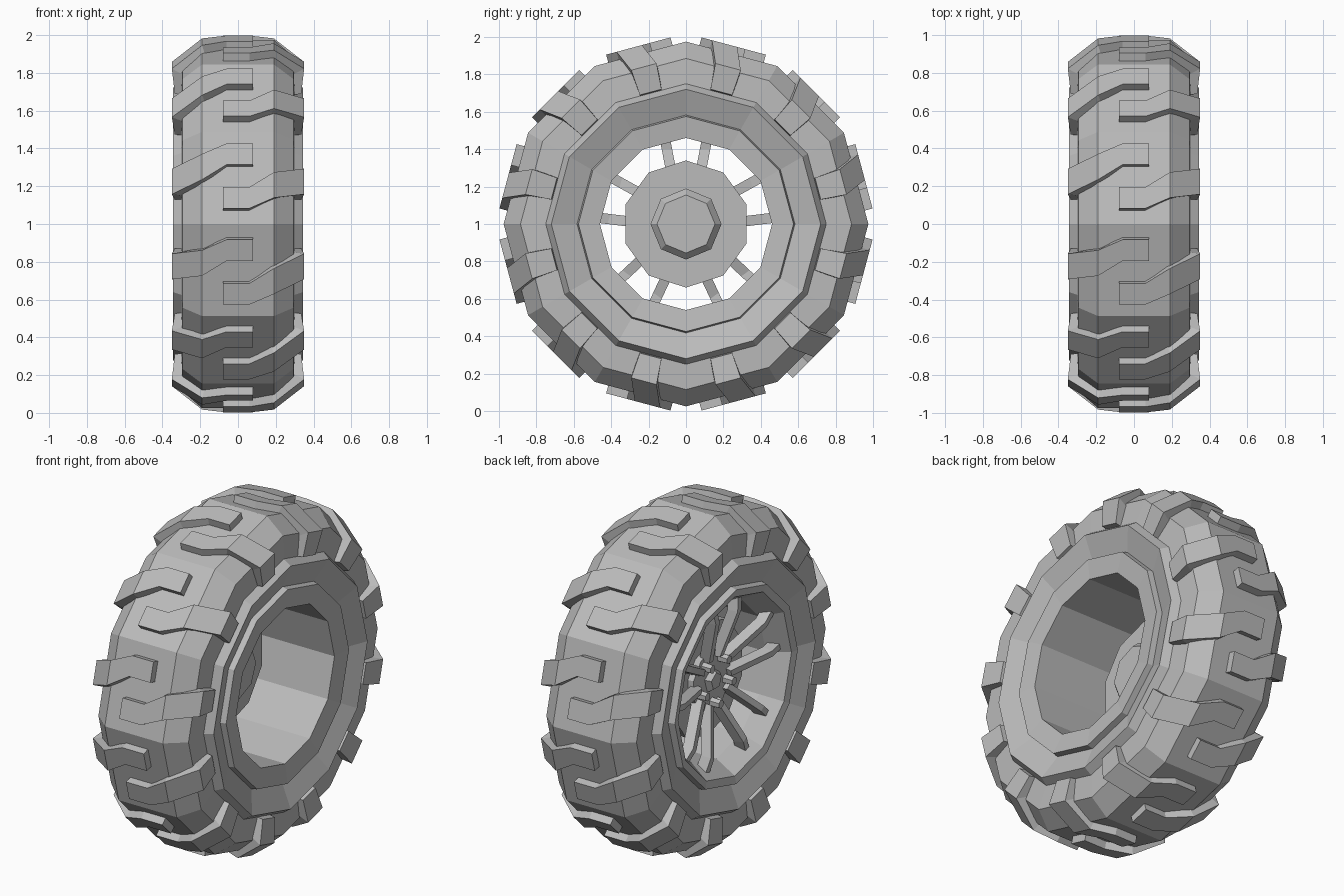
import bpy, bmesh
from math import sin, cos, radians, pi
from mathutils import Vector

cube = bpy.data.objects.get("Cube")
if cube:
    bpy.data.objects.remove(cube, do_unlink=True)

AXLE_Z = 1.0
SIDES = 12

grey = bpy.data.materials.new("plain_grey")
grey.use_nodes = True
grey.diffuse_color = (0.5, 0.5, 0.5, 1)
grey.node_tree.nodes["Principled BSDF"].inputs["Base Color"].default_value = (0.5, 0.5, 0.5, 1)


def finish(name, bm):
    """Turn a bmesh into a flat-shaded object sitting on the axle."""
    bmesh.ops.recalc_face_normals(bm, faces=bm.faces)
    mesh = bpy.data.meshes.new(name)
    bm.to_mesh(mesh)
    bm.free()
    mesh.materials.append(grey)
    obj = bpy.data.objects.new(name, mesh)
    obj.location.z = AXLE_Z
    bpy.context.collection.objects.link(obj)
    return obj


def polar(x, radius, angle, tangent=0.0):
    """Point around the x axle; angle 0 is +y, tangent slides sideways."""
    a = radians(angle)
    return Vector((x, radius * cos(a) - tangent * sin(a), radius * sin(a) + tangent * cos(a)))


def loft(bm, rings, loop=False):
    """Skin a row of equal point rings, capping the ends unless it loops."""
    rows = [[bm.verts.new(p) for p in ring] for ring in rings]
    n = len(rows[0])
    pairs = list(zip(rows, rows[1:])) + ([(rows[-1], rows[0])] if loop else [])
    for a, b in pairs:
        for i in range(n):
            j = (i + 1) % n
            bm.faces.new((a[i], a[j], b[j], b[i]))
    if not loop:
        bm.faces.new(rows[0])
        bm.faces.new(rows[-1])


def lathe(bm, profile, sides, loop=False, centre=Vector()):
    """Spin an (x, radius) profile around the axle, first vertex at the top."""
    loft(bm, [[polar(x, r, 90 + 360 * i / sides) + centre for i in range(sides)]
              for x, r in profile], loop)


# Tyre body: mirrored profile from the tread to the bead
half = [(0.19, 0.975), (0.295, 0.885), (0.30, 0.75), (0.345, 0.72), (0.29, 0.58), (0.24, 0.50)]
bm = bmesh.new()
lathe(bm, half + [(-x, r) for x, r in reversed(half)], SIDES, loop=True)
finish("tyre", bm)

# Tread lugs: x, height, sideways shift, half width, base x, base height
LUG = [(-0.08, 0.985, 0.12, 0.058, -0.08, 0.92),
       (0.06, 0.985, 0.12, 0.058, 0.06, 0.92),
       (0.19, 0.985, 0.05, 0.07, 0.17, 0.92),
       (0.35, 0.87, 0.0, 0.07, 0.26, 0.82),
       (0.335, 0.73, 0.0, 0.06, 0.27, 0.72)]
for side, label in ((1, "left"), (-1, "right")):
    bm = bmesh.new()
    for k in range(SIDES):
        angle = 15 + 30 * k
        loft(bm, [[polar(side * x, h, angle, side * t - w), polar(side * x, h, angle, side * t + w),
                   polar(side * bx, bh, angle, side * t + w), polar(side * bx, bh, angle, side * t - w)]
                  for x, h, t, w, bx, bh in LUG])
    finish(label + "_tread_lugs", bm)

# Rim barrel with raised lips
bm = bmesh.new()
lathe(bm, [(0.28, 0.585), (0.325, 0.575), (0.31, 0.46), (-0.20, 0.46), (-0.32, 0.53),
           (-0.33, 0.575), (-0.28, 0.585), (-0.22, 0.51), (0.22, 0.51)], SIDES, loop=True)
finish("rim", bm)

# Brake drum on the inner side, with its cap
bm = bmesh.new()
lathe(bm, [(-0.14, 0.34), (-0.07, 0.34)], 10)
finish("brake_drum", bm)
bm = bmesh.new()
lathe(bm, [(-0.09, 0.19), (-0.03, 0.19), (0.01, 0.155)], 8)
finish("drum_cap", bm)

# Hub plate on the outer side
bm = bmesh.new()
lathe(bm, [(-0.12, 0.20), (-0.17, 0.18)], 10)
lathe(bm, [(-0.16, 0.08), (-0.20, 0.05)], 5)
finish("hub", bm)

# Five pairs of dished spokes
bm = bmesh.new()
for k in range(5):
    for s in (-1, 1):
        mid = 90 + 72 * k
        rings = []
        for x, r, t in ((-0.18, 0.13, 0.05), (-0.26, 0.40, 0.102), (-0.25, 0.49, 0.12)):
            rings.append([polar(x + dx, r, mid, s * t + dt) for dx, dt in
                          ((-0.02, -0.018), (-0.02, 0.018), (0.04, 0.028), (0.04, -0.028))])
        loft(bm, rings)
finish("spokes", bm)

# Lug nuts
bm = bmesh.new()
for k in range(5):
    lathe(bm, [(-0.16, 0.028), (-0.23, 0.025)], 6, centre=polar(0, 0.13, 126 + 72 * k))
finish("lug_nuts", bm)
